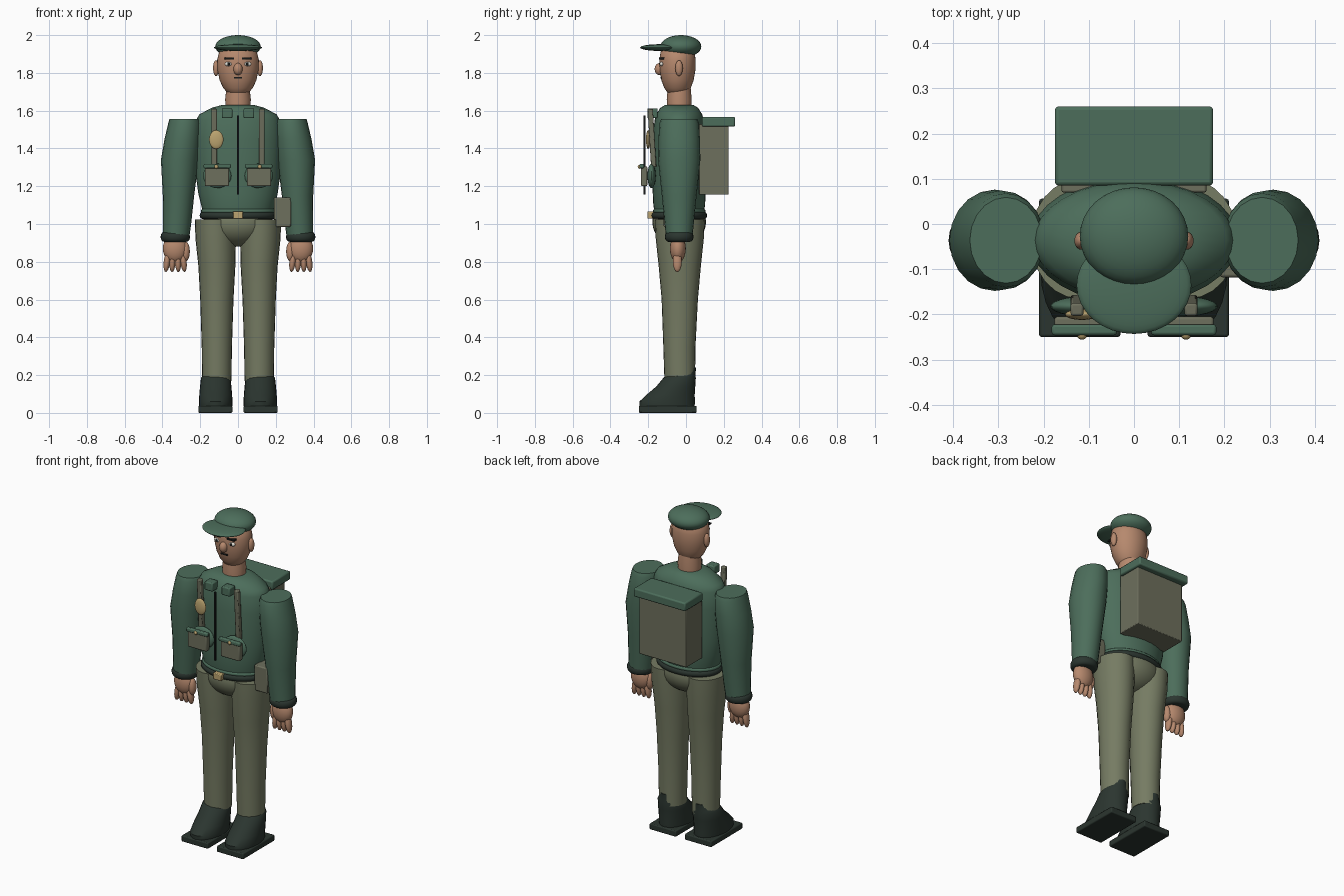
import bpy, bmesh, math
from mathutils import Vector

if "Cube" in bpy.data.objects:
    bpy.data.objects.remove(bpy.data.objects["Cube"], do_unlink=True)


def material(name, r, g, b):
    m = bpy.data.materials.new(name)
    m.use_nodes = True
    m.diffuse_color = (r, g, b, 1)
    m.node_tree.nodes["Principled BSDF"].inputs["Base Color"].default_value = (r, g, b, 1)
    return m


GREEN = material("jacket green", .073, .155, .105)
OLIVE = material("trouser olive", .18, .2, .125)
DRAB = material("canvas drab", .155, .16, .11)
SKIN = material("skin", .47, .25, .155)
DARK = material("boot dark", .024, .036, .029)
BLACK = material("black", .008, .009, .009)
GOLD = material("brass", .5, .37, .16)
WHITE = material("eye white", .75, .73, .66)
CY = -.036
parts = []


def finish(name, bm, mat):
    bmesh.ops.recalc_face_normals(bm, faces=bm.faces)
    mesh = bpy.data.meshes.new(name)
    bm.to_mesh(mesh)
    bm.free()
    mesh.materials.append(mat)
    ob = bpy.data.objects.new(name, mesh)
    bpy.context.collection.objects.link(ob)
    parts.append(ob)
    return ob


def loft(name, mat, rings, x=0, y=CY, sides=32):
    """Elliptical rings (z, rx, ry, dx, dy) skinned bottom to top."""
    bm = bmesh.new()
    loops = []
    for ring in rings:
        z, rx, ry, dx, dy = (tuple(ring) + (0, 0))[:5]
        loops.append([bm.verts.new((x + dx + rx * math.cos(a), y + dy + ry * math.sin(a), z))
                      for a in (math.tau * i / sides for i in range(sides))])
    for lo, hi in zip(loops, loops[1:]):
        for i in range(sides):
            j = (i + 1) % sides
            bm.faces.new((lo[i], lo[j], hi[j], hi[i]))
    bm.faces.new(loops[0])
    bm.faces.new(loops[-1])
    return finish(name, bm, mat)


def ball(name, mat, pos, radii, tilt=0, seg=24):
    bm = bmesh.new()
    bmesh.ops.create_uvsphere(bm, u_segments=seg, v_segments=seg // 2, radius=1)
    bmesh.ops.scale(bm, vec=radii, verts=bm.verts)
    ob = finish(name, bm, mat)
    ob.location = pos
    ob.rotation_euler.y = tilt
    return ob


def box(name, mat, lo, hi, bevel=.006):
    lo, hi = Vector(lo), Vector(hi)
    bm = bmesh.new()
    bmesh.ops.create_cube(bm, size=1)
    bmesh.ops.scale(bm, vec=hi - lo, verts=bm.verts)
    ob = finish(name, bm, mat)
    ob.location = (lo + hi) / 2
    if bevel:
        mod = ob.modifiers.new("soft edges", 'BEVEL')
        mod.width, mod.segments = bevel, 2
    return ob


def side_box(name, mat, s, x0, x1, y0, y1, z0, z1, bevel=.006):
    a, b = sorted((s * x0, s * x1))
    return box(name, mat, (a, y0, z0), (b, y1, z1), bevel)


def band(name, mat, z, rx, ry, thick, half, x=0, sides=32):
    """Rounded ring-shaped band."""
    rings = [(z + half * math.sin(a), rx + thick * math.cos(a), ry + thick * math.cos(a))
             for a in (math.pi * (i / 6 - .5) for i in range(7))]
    return loft(name, mat, rings, x, sides=sides)


# Head, neck and cap
loft("neck", SKIN, [(1.6, .065, .062), (1.66, .068, .066), (1.73, .06, .06)])
loft("head", SKIN, [(1.68, .03, .03), (1.69, .052, .05), (1.72, .078, .07), (1.76, .097, .085),
                    (1.82, .11, .096), (1.87, .11, .096), (1.91, .1, .09), (1.94, .07, .07)], y=-.045)
ball("cap_crown", GREEN, (0, -.027, 1.94), (.12, .108, .06), seg=32)
ball("cap_brim", GREEN, (0, -.135, 1.934), (.127, .108, .018), seg=32)
ball("nose", SKIN, (0, -.14, 1.82), (.024, .026, .032))
box("mouth", BLACK, (-.022, -.136, 1.769), (.022, -.11, 1.778), 0)

# Torso, zip, belt
loft("jacket", GREEN, [(1.06, .185, .13), (1.1, .195, .137), (1.16, .21, .14), (1.25, .222, .141),
                       (1.45, .23, .141), (1.55, .222, .13), (1.58, .205, .122),
                       (1.615, .14, .1), (1.63, .085, .075)])
band("jacket_hem", GREEN, 1.068, .185, .128, .012, .012)
band("belt", DARK, 1.045, .185, .13, .018, .019)
box("buckle", GOLD, (-.027, -.205, 1.028), (.027, -.17, 1.066), .004)
box("zip", BLACK, (-.006, -.225, 1.155), (.006, -.214, 1.575), .002)
ball("medal", GOLD, (-.115, -.2, 1.447), (.038, .012, .05))
ball("pelvis", OLIVE, (0, CY, 1.01), (.185, .142, .13), seg=32)

# Backpack and hip pouch
box("backpack", DRAB, (-.16, .07, 1.155), (.16, .225, 1.53), .004)
box("backpack_lid", GREEN, (-.175, .085, 1.515), (.175, .26, 1.567), .008)
box("hip_pouch", DRAB, (.19, -.118, .985), (.28, -.02, 1.14))

for s, side in ((1, "left"), (-1, "right")):
    # Face details
    ball(side + "_ear", SKIN, (s * .116, -.037, 1.825), (.016, .02, .042))
    ball(side + "_eye", WHITE, (s * .05, -.129, 1.847), (.021, .01, .012))
    ball(side + "_pupil", BLACK, (s * .05, -.136, 1.847), (.008, .006, .009), seg=12)
    side_box(side + "_brow", BLACK, s, .022, .072, -.142, -.115, 1.872, 1.881, 0)

    # Chest equipment
    side_box(side + "_collar_tab", GREEN, s, .03, .086, -.205, -.15, 1.56, 1.612)
    strap = side_box(side + "_strap", DRAB, s, .112, .14, -.194, -.166, 1.3, 1.61, .005)
    strap.rotation_euler.x = .06
    ball(side + "_chest_pocket", GREEN, (s * .11, -.182, 1.255), (.075, .022, .065))
    side_box(side + "_chest_pouch", DRAB, s, .048, .176, -.238, -.205, 1.2, 1.305)
    side_box(side + "_pouch_flap", GREEN, s, .038, .182, -.246, -.222, 1.295, 1.318)
    ball(side + "_pouch_button", GOLD, (s * .115, -.245, 1.303), (.011, .011, .011), seg=12)

    # Arm and cuff
    loft(side + "_sleeve", GREEN,
         [(.93, .07, .07, s * .045), (1.0, .075, .077, s * .04), (1.15, .083, .092, s * .032),
          (1.34, .1, .112, s * .025), (1.45, .096, .11, s * .01), (1.535, .086, .104),
          (1.556, .08, .095)], s * .283, sides=20)
    band(side + "_cuff", DARK, .932, .06, .058, .018, .026, s * .332, 24)

    # Hand
    ball(side + "_palm", SKIN, (s * .333, -.043, .87), (.065, .042, .075))
    ball(side + "_thumb", SKIN, (s * .277, -.046, .855), (.022, .025, .052))
    for i in range(4):
        ball(f"{side}_finger_{i + 1}", SKIN, (s * (.289 + .029 * i), -.046, .802),
             (.017, .024, .057), tilt=-s * .08 * (i - 1.5), seg=16)

    # Leg
    loft(side + "_trouser_leg", OLIVE,
         [(.17, .077, .081), (.35, .08, .085, 0, -.002), (.6, .088, .096), (.78, .098, .112),
          (.92, .107, .127, s * .006), (1.025, .108, .132, s * .009)], s * .112, y=-.033, sides=24)

    # Boot
    side_box(side + "_sole", DARK, s, .03, .21, -.25, .056, 0, .037)
    loft(side + "_boot", DARK,
         [(.035, .088, .146, 0, -.1), (.06, .089, .147, 0, -.1), (.095, .087, .128, 0, -.082),
          (.14, .083, .103, 0, -.054), (.185, .078, .086, 0, -.034), (.2, .068, .076, 0, -.026),
          (.24, .035, .04, 0, .013)], s * .118, y=0, sides=24)

# Smooth shading with crisp edges
bpy.ops.object.select_all(action='DESELECT')
for ob in parts:
    ob.select_set(True)
bpy.context.view_layer.objects.active = parts[0]
bpy.ops.object.shade_smooth_by_angle(angle=math.radians(40))
